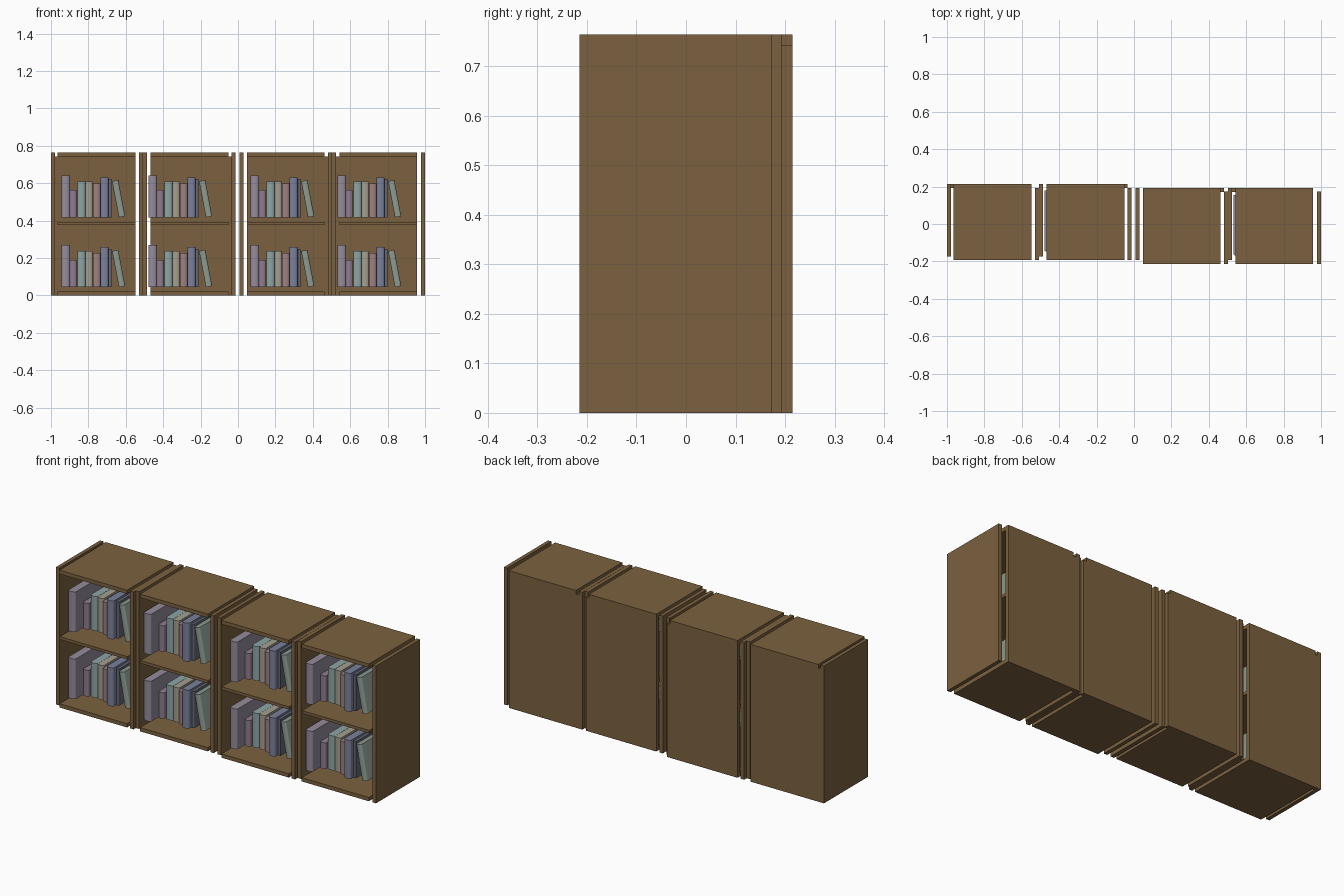
import bpy, bmesh, math

if "Cube" in bpy.data.objects:
    bpy.data.objects.remove(bpy.data.objects["Cube"])


def material(name, rgb):
    m = bpy.data.materials.new(name)
    m.diffuse_color = (*rgb, 1)
    m.use_nodes = True
    m.node_tree.nodes["Principled BSDF"].inputs["Base Color"].default_value = m.diffuse_color
    return m


wood = material("wood", (0.2, 0.12, 0.05))


def add(name, mesh, loc=(0, 0, 0)):
    o = bpy.data.objects.new(name, mesh)
    o.location = loc
    bpy.context.collection.objects.link(o)
    return o


def panel(name, x, y, z):
    bm = bmesh.new()
    bmesh.ops.create_cube(bm, size=1)
    for v in bm.verts:
        for i, (a, b) in enumerate((x, y, z)):
            v.co[i] = a + (b - a) * (v.co[i] + 0.5)
    mesh = bpy.data.meshes.new(name)
    bm.to_mesh(mesh)
    bm.free()
    mesh.materials.append(wood)
    return add(name, mesh)


# Book: footprint with a rounded spine at the front, extruded upward
def book_mesh(name, width, front, back, height, rgb, tilt=0):
    bm = bmesh.new()
    bulge, n = width * 0.25, 8
    pts = [(width, back), (0, back)]
    for i in range(n + 1):
        a = math.pi * i / n
        pts.append((width / 2 * (1 - math.cos(a)), front + bulge * (1 - math.sin(a))))
    base = bm.faces.new([bm.verts.new((x, y, 0)) for x, y in pts])
    res = bmesh.ops.extrude_face_region(bm, geom=[base])
    for v in res["geom"]:
        if isinstance(v, bmesh.types.BMVert):
            v.co.z = height
    bmesh.ops.recalc_face_normals(bm, faces=bm.faces)
    c, s = math.cos(tilt), math.sin(tilt)
    for v in bm.verts:
        x, z = v.co.x, v.co.z
        v.co.x, v.co.z = c * x - s * z, s * x + c * z
    mesh = bpy.data.meshes.new(name)
    bm.to_mesh(mesh)
    bm.free()
    mesh.materials.append(material(name + "_cover", rgb))
    mesh.shade_smooth()
    mesh.set_sharp_from_angle(angle=math.radians(35))
    return mesh


# name, x offset, width, front y, height, colour, tilt
BOOKS = [
    ("lavender_book", 0.000, 0.045, -0.150, 0.224, (0.30, 0.26, 0.33), 0),
    ("purple_book", 0.046, 0.035, -0.085, 0.145, (0.28, 0.20, 0.28), 0),
    ("teal_book", 0.085, 0.043, -0.075, 0.192, (0.27, 0.38, 0.38), 0),
    ("beige_book", 0.129, 0.038, -0.075, 0.192, (0.38, 0.35, 0.28), 0),
    ("pink_book", 0.168, 0.040, -0.085, 0.182, (0.35, 0.22, 0.22), 0),
    ("blue_book", 0.209, 0.042, -0.110, 0.214, (0.20, 0.22, 0.33), 0),
    ("slate_book", 0.252, 0.016, -0.085, 0.204, (0.13, 0.14, 0.18), 0),
    ("leaning_book", 0.307, 0.034, -0.090, 0.196, (0.27, 0.33, 0.29), math.radians(10.7)),
]
book_set = [(n, x, book_mesh(n, w, f, 0.178, h, c, t)) for n, x, w, f, h, c, t in BOOKS]

T = 0.021
H = 0.764
BACK, MID = (0.193, 0.215), (-0.193, 0.193)

# left side x, right side x, board x range, attached side, books x, depth shift
UNITS = [
    (-1.000, -0.529, (-0.965, -0.548), "left", -0.944, 0),
    (-0.508, -0.035, (-0.468, -0.051), "right", -0.479, 0),
    (0.008, 0.481, (0.048, 0.463), "right", 0.067, -0.022),
    (0.503, 0.979, (0.543, 0.956), "left", 0.532, -0.022),
]

for i, (xl, xr, bx, attached, books_x, dy) in enumerate(UNITS, 1):
    tag = f"unit{i}_"
    # Side panels
    rear = dy == 0
    panel(tag + "left_side", (xl, xl + T), (-0.173, 0.215) if rear else MID, (0, H))
    panel(tag + "right_side", (xr, xr + T), MID if rear else (-0.215, 0.173), (0, H))
    # Back panel reaches the attached side only
    back_x = (xl + T, bx[1]) if attached == "left" else (bx[0], xr)
    panel(tag + "back", back_x, [y + dy for y in BACK], (0, H - T))
    # Top, bottom and middle boards
    panel(tag + "top", bx, (-0.193 + dy, 0.215 + dy), (H - T, H))
    panel(tag + "bottom", bx, (-0.193 + dy, 0.193 + dy), (0, T))
    panel(tag + "shelf", bx, (-0.190 + dy, 0.193 + dy), (0.377, 0.393))
    # Books on both levels
    for level, z in (("lower", 0.044), ("upper", 0.417)):
        for name, x, mesh in book_set:
            add(f"{tag}{level}_{name}", mesh, (books_x + x, dy, z))
